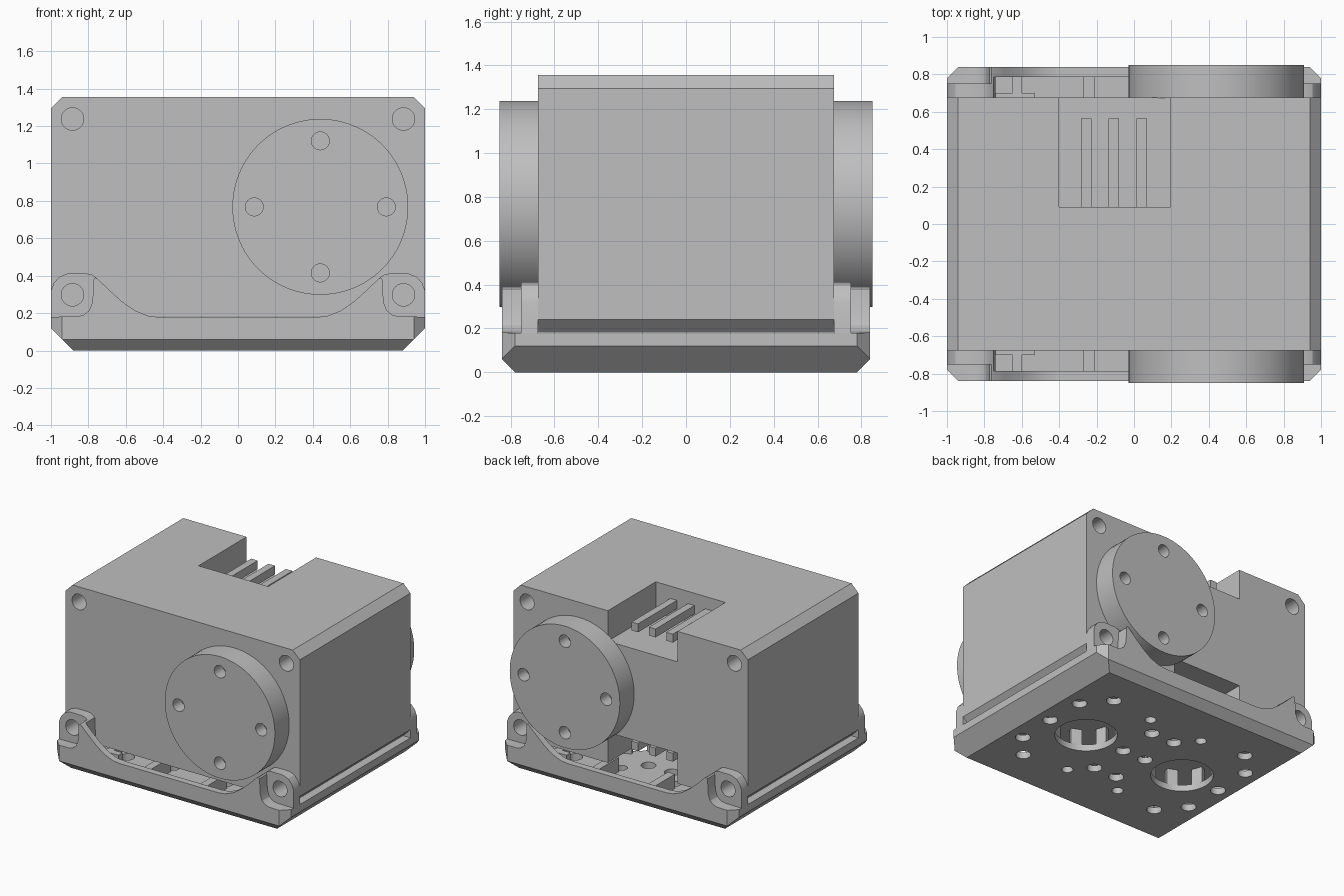
import bpy, bmesh, math
from mathutils import Vector, Matrix

cube = bpy.data.objects.get("Cube")
if cube:
    bpy.data.objects.remove(cube, do_unlink=True)

grey = bpy.data.materials.new("plain grey")
grey.use_nodes = True
COLOR = (0.52, 0.52, 0.52, 1)
grey.diffuse_color = COLOR
grey.node_tree.nodes["Principled BSDF"].inputs["Base Color"].default_value = COLOR

SIGNS = [(sx, sy) for sx in (-1, 1) for sy in (-1, 1)]


# ---- helpers ----
def add_box(bm, lo, hi):
    lo, hi = Vector(lo), Vector(hi)
    m = Matrix.Translation((lo + hi) / 2) @ Matrix.Diagonal((*(hi - lo), 1))
    bmesh.ops.create_cube(bm, size=1, matrix=m)


def add_cylinder(bm, center, radius, depth, axis="Z", segments=32):
    m = Matrix.Translation(center)
    if axis == "Y":
        m = m @ Matrix.Rotation(math.pi / 2, 4, "X")
    bmesh.ops.create_cone(bm, cap_ends=True, segments=segments, radius1=radius,
                          radius2=radius, depth=depth, matrix=m)


def add_prism(bm, points, y0, y1, sx=1, sy=1):
    """Extrude an x-z outline along y."""
    face = bm.faces.new([bm.verts.new((sx * x, sy * y0, z)) for x, z in points])
    made = bmesh.ops.extrude_face_region(bm, geom=[face])["geom"]
    verts = [g for g in made if isinstance(g, bmesh.types.BMVert)]
    bmesh.ops.translate(bm, verts=verts, vec=(0, sy * (y1 - y0), 0))


def clip(bm, point, normal):
    """Slice off everything beyond a plane and cap the cut."""
    geom = bm.verts[:] + bm.edges[:] + bm.faces[:]
    cut = bmesh.ops.bisect_plane(bm, geom=geom, plane_co=point, plane_no=normal,
                                 clear_outer=True, dist=1e-5)["geom_cut"]
    edges = [g for g in cut if isinstance(g, bmesh.types.BMEdge) and g.is_boundary]
    if edges:
        bmesh.ops.edgeloop_fill(bm, edges=edges)


def clip_to_bracket(bm):
    """Chamfers shared by every part of the bracket."""
    for s in (-1, 1):
        clip(bm, (s, 0, 0.12), (s, 0, -1))
        clip(bm, (0, s * 0.84, 0.06), (0, s, -1))
    for sx, sy in SIGNS:
        clip(bm, (sx, sy * 0.78, 0), (sx, sy, 0))


def finish(bm, name):
    bmesh.ops.recalc_face_normals(bm, faces=bm.faces[:])
    mesh = bpy.data.meshes.new(name)
    bm.to_mesh(mesh)
    bm.free()
    mesh.materials.append(grey)
    obj = bpy.data.objects.new(name, mesh)
    bpy.context.collection.objects.link(obj)
    return obj


def carve(obj, cutter_bm):
    cutter = finish(cutter_bm, "cutter")
    cutter.hide_render = True
    mod = obj.modifiers.new("carve", "BOOLEAN")
    mod.operation, mod.solver, mod.object = "DIFFERENCE", "EXACT", cutter
    dg = bpy.context.evaluated_depsgraph_get()
    mesh = bpy.data.meshes.new_from_object(obj.evaluated_get(dg))
    obj.modifiers.clear()
    obj.data = mesh
    bpy.data.objects.remove(cutter, do_unlink=True)


# ---- motor body ----
MID, HALF = 0.768, 0.587
DEPTH = 0.675
bm = bmesh.new()
c = 0.06
quarter = [(1, HALF - c), (1 - c, HALF)]
outline = (quarter + [(-x, z) for x, z in reversed(quarter)]
           + [(-x, -z) for x, z in quarter] + [(x, -z) for x, z in reversed(quarter)])
add_prism(bm, [(x, z + MID) for x, z in outline], -DEPTH, DEPTH)
body = finish(bm, "motor_body")

# connector notches, top and bottom, plus corner screw holes
cut = bmesh.new()
for s in (-1, 1):
    z = sorted((MID + s * 0.352, MID + s * 0.7))
    add_box(cut, (-0.4, 0.09, z[0]), (0.195, 0.8, z[1]))
for sx, sy in SIGNS:
    for sz in (-1, 1):
        add_cylinder(cut, (sx * 0.885, sy * DEPTH, MID + sz * 0.47), 0.06, 0.3, "Y")
carve(body, cut)

# connector pins projecting from the notch walls
bm = bmesh.new()
for s in (-1, 1):
    z = sorted((MID + s * 0.427, MID + s * 0.492))
    for x in (-0.255, -0.107, 0.042):
        add_box(bm, (x - 0.028, 0.085, z[0]), (x + 0.028, 0.565, z[1]))
finish(bm, "connector_pins")

# ---- output discs, front and back ----
for name, s in (("front_disc", -1), ("back_disc", 1)):
    bm = bmesh.new()
    add_cylinder(bm, (0.44, s * 0.762, MID), 0.47, 0.176, "Y", 96)
    disc = finish(bm, name)
    cut = bmesh.new()
    for k in range(4):
        a = k * math.pi / 2
        add_cylinder(cut, (0.44 + 0.353 * math.cos(a), s * 0.85,
                           MID + 0.353 * math.sin(a)), 0.048, 0.2, "Y")
    carve(disc, cut)

# ---- bracket tray ----
bm = bmesh.new()
add_box(bm, (-1, -0.84, 0), (1, 0.84, 0.178))
clip_to_bracket(bm)
tray = finish(bm, "bracket_tray")
cut = bmesh.new()
add_box(cut, (-0.85, -0.787, 0.05), (0.85, 0.787, 0.5))
carve(tray, cut)

# bolt pattern through the floor
cut = bmesh.new()
for s in (-1, 1):
    add_cylinder(cut, (s * 0.44, 0, 0), 0.22, 0.3, segments=64)
    for x in (0.77, 0.1):
        add_cylinder(cut, (s * x, 0, 0), 0.053, 0.3)
for sx, sy in SIGNS:
    for x, y, r in ((0.76, 0.31, 0.053), (0.6, 0.495, 0.053),
                    (0.1, 0.315, 0.053), (0.23, 0.455, 0.04)):
        add_cylinder(cut, (sx * x, sy * y, 0), r, 0.3)
carve(tray, cut)

# castellated collars around the two large openings
bm = bmesh.new()
for s in (-1, 1):
    for k in range(8):
        a = math.radians(45 * k + 22.5)
        m = (Matrix.Translation((s * 0.44, 0, 0)) @ Matrix.Rotation(a, 4, "Z")
             @ Matrix.Translation((0.245, 0, 0.11)) @ Matrix.Diagonal((0.04, 0.08, 0.13, 1)))
        bmesh.ops.create_cube(bm, size=1, matrix=m)
finish(bm, "collar_tabs")

# stiffening ribs
bm = bmesh.new()
for sx, sy in SIGNS:
    for lo, hi in (((0.21, 0.52), (0.27, 0.79)), ((0.6, 0.56), (0.65, 0.79)),
                   ((0.53, 0.65), (0.74, 0.7))):
        xs = sorted((sx * lo[0], sx * hi[0]))
        ys = sorted((sy * lo[1], sy * hi[1]))
        add_box(bm, (xs[0], ys[0], 0.04), (xs[1], ys[1], 0.16))
finish(bm, "tray_ribs")

# ---- raised skirts, screw pockets and ears ----
PEAK = [(0.75, 0.383), (0.763, 0.39), (0.772, 0.38), (0.778, 0.26),
        (0.795, 0.215), (0.825, 0.19), (0.86, 0.182), (1, 0.18), (1, 0.13)]
SLOPE = [(0.4, 0.176), (0.48, 0.185), (0.55, 0.213), (0.62, 0.262), (0.69, 0.325)]
EAR = [(1, 0.13), (1, 0.32), (0.985, 0.36), (0.955, 0.395), (0.91, 0.412),
       (0.81, 0.412), (0.78, 0.405), (0.75, 0.383), (0.74, 0.13)]

for side, sy in (("front", -1), ("back", 1)):
    half = SLOPE + PEAK
    bm = bmesh.new()
    add_prism(bm, half + [(-x, z) for x, z in reversed(half)], 0.787, 0.84, 1, sy)
    clip_to_bracket(bm)
    finish(bm, side + "_skirt")
    for hand, sx in (("right", -1), ("left", 1)):
        bm = bmesh.new()
        add_prism(bm, PEAK + [(0.74, 0.13)], 0.68, 0.83, sx, sy)
        clip_to_bracket(bm)
        finish(bm, f"{side}_{hand}_pocket")
        bm = bmesh.new()
        add_prism(bm, EAR, DEPTH, 0.752, sx, sy)
        ear = finish(bm, f"{side}_{hand}_ear")
        cut = bmesh.new()
        add_cylinder(cut, (sx * 0.885, sy * 0.7, MID - 0.47), 0.06, 0.3, "Y")
        carve(ear, cut)

# ---- shading ----
for obj in bpy.context.scene.objects:
    obj.select_set(obj.type == "MESH")
bpy.context.view_layer.objects.active = body
bpy.ops.object.shade_smooth_by_angle(angle=math.radians(28))
